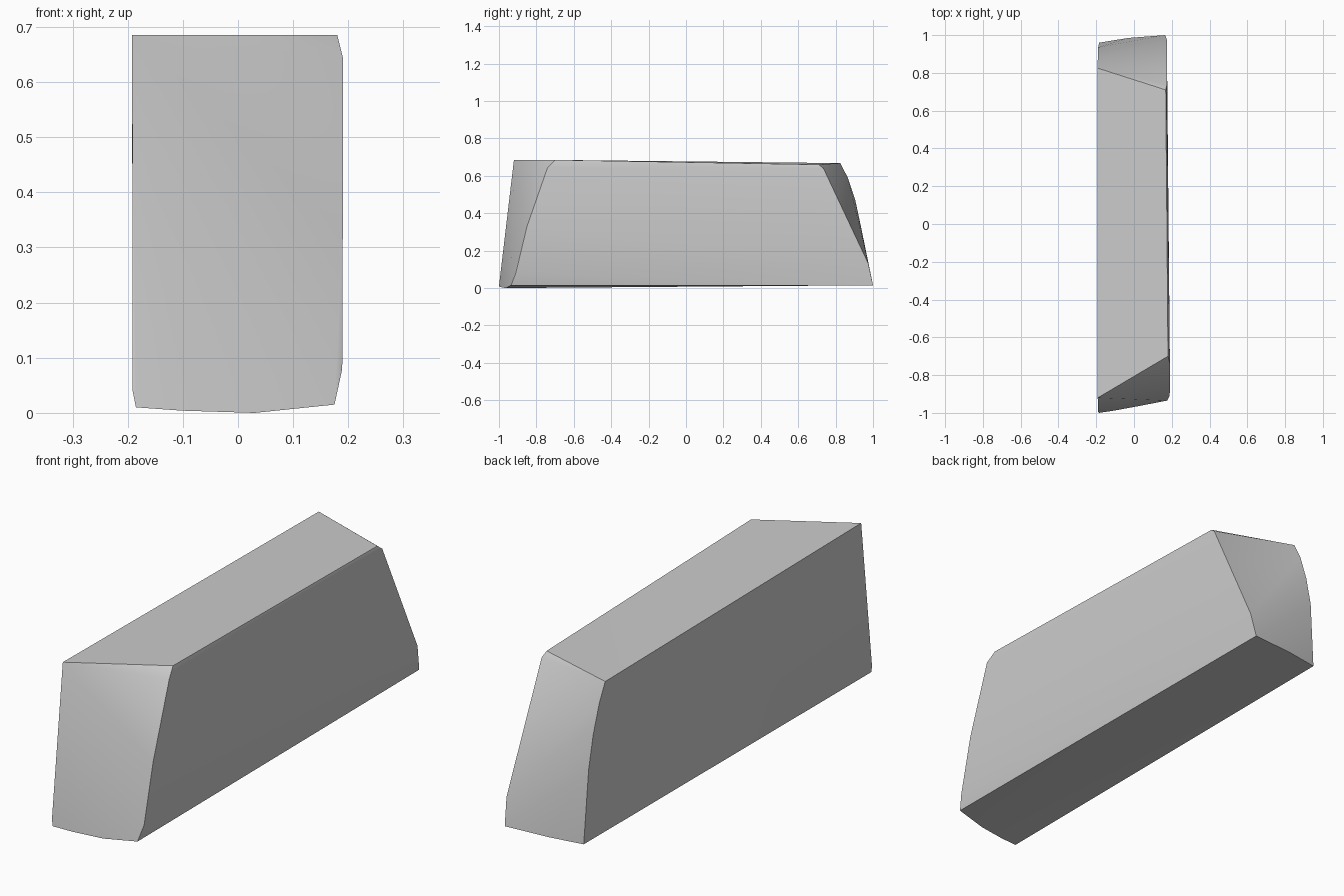
import bpy, bmesh, math

cube = bpy.data.objects.get("Cube")
if cube:
    bpy.data.objects.remove(cube, do_unlink=True)

# Stone colour
stone = bpy.data.materials.new("pale_grey")
grey = (0.6, 0.6, 0.6, 1)
stone.diffuse_color = grey
stone.use_nodes = True
stone.node_tree.nodes["Principled BSDF"].inputs["Base Color"].default_value = grey

# Outline of the +x side: front edge, then back edge
left_side = [
    (0.175, -0.935, 0.015), (0.189, -0.91, 0.08), (0.19, -0.85, 0.33),
    (0.19, -0.74, 0.645), (0.18, -0.70, 0.685),
    (0.168, 0.71, 0.66), (0.174, 0.735, 0.64), (0.174, 0.975, 0.13),
    (0.165, 1.0, 0.015),
]
# Outline of the -x side: straight front, rounded back
right_side = [
    (-0.185, -1.0, 0.01), (-0.191, -0.995, 0.04), (-0.192, -0.92, 0.685),
    (-0.192, 0.825, 0.668), (-0.192, 0.865, 0.59), (-0.191, 0.905, 0.47),
    (-0.19, 0.935, 0.33), (-0.184, 0.96, 0.015),
]
# Bowed bottom edges of the two ends
bottom_bow = [(-0.1, -0.987, 0.004), (0.03, -0.963, 0.0), (-0.03, 0.985, 0.015)]

# Chipped block wrapped around the outlines
bm = bmesh.new()
for point in left_side + right_side + bottom_bow:
    bm.verts.new(point)
hull = bmesh.ops.convex_hull(bm, input=bm.verts)
loose = [v for v in bm.verts if not v.link_faces]
bmesh.ops.delete(bm, geom=loose, context='VERTS')
bmesh.ops.recalc_face_normals(bm, faces=bm.faces)

mesh = bpy.data.meshes.new("stone_block")
bm.to_mesh(mesh)
bm.free()
mesh.materials.append(stone)
block = bpy.data.objects.new("stone_block", mesh)
bpy.context.collection.objects.link(block)

# Smooth ends, sharp edges
bpy.ops.object.select_all(action='DESELECT')
block.select_set(True)
bpy.context.view_layer.objects.active = block
bpy.ops.object.shade_smooth_by_angle(angle=math.radians(30))
